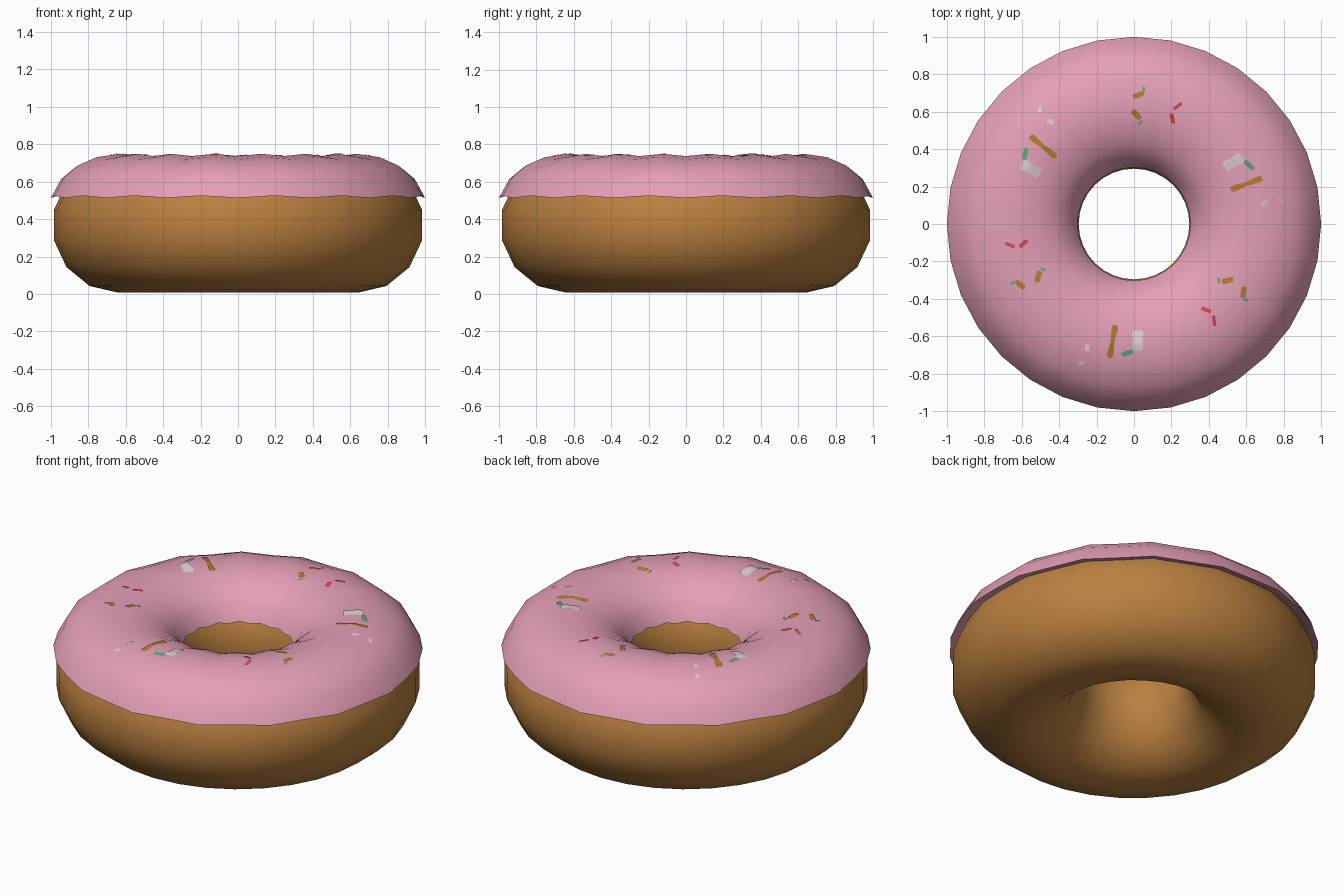
import bpy, math
from mathutils import Vector
from mathutils.bvhtree import BVHTree

if "Cube" in bpy.data.objects:
    bpy.data.objects.remove(bpy.data.objects["Cube"])

SEG = 32


def mat(name, rgb):
    lin = [((c / 255 + 0.055) / 1.055) ** 2.4 for c in rgb]
    m = bpy.data.materials.new(name)
    m.diffuse_color = (*lin, 1)
    m.use_nodes = True
    m.node_tree.nodes["Principled BSDF"].inputs["Base Color"].default_value = m.diffuse_color
    return m


dough_brown = mat("dough brown", (186, 128, 64))
icing_pink = mat("icing pink", (228, 159, 183))
white = mat("sprinkle white", (222, 205, 211))
gold = mat("sprinkle gold", (178, 122, 46))
green = mat("sprinkle green", (92, 168, 120))
red = mat("sprinkle red", (212, 72, 80))


def make(name, verts, faces, material):
    me = bpy.data.meshes.new(name)
    me.from_pydata(verts, [], faces)
    me.materials.append(material)
    for p in me.polygons:
        p.use_smooth = True
    ob = bpy.data.objects.new(name, me)
    bpy.context.collection.objects.link(ob)
    return ob


def lathe(name, profile, material, wave=0.0):
    """Revolve a counter-clockwise closed (r, z) profile, alternating its height by wave."""
    n = len(profile)
    verts, faces = [], []
    for i in range(SEG):
        a = 2 * math.pi * i / SEG
        dz = wave if i % 2 else -wave
        for r, z in profile:
            verts.append((r * math.sin(a), r * math.cos(a), z + dz))
        for j in range(n):
            k, q = (j + 1) % n, (i + 1) % SEG
            faces.append((i * n + j, i * n + k, q * n + k, q * n + j))
    ob = make(name, verts, faces, material)
    return ob, verts, faces


# dough ring: 14-sided section
sec = [(0.64 + 0.353 * math.cos((j + 0.5) * math.tau / 14),
        0.368 + 0.361 * math.sin((j + 0.5) * math.tau / 14)) for j in range(14)]
lathe("dough", sec, dough_brown)

# icing shell: outer skin, then the underside just inside the dough
skin = [(1.0, 0.519), (0.945, 0.62), (0.87, 0.682), (0.77, 0.725), (0.645, 0.743),
        (0.52, 0.725), (0.42, 0.682), (0.345, 0.62), (0.302, 0.53)]
under = [(0.355, 0.54), (0.40, 0.60), (0.645, 0.70), (0.88, 0.60), (0.935, 0.54)]
icing, iv, ifc = lathe("icing", skin + under, icing_pink, 0.006)
for ob in bpy.data.objects:
    me = ob.data
    me.flip_normals()
    bpy.ops.object.select_all(action='DESELECT')
    ob.select_set(True)
    bpy.context.view_layer.objects.active = ob
    bpy.ops.object.mode_set(mode='EDIT')
    bpy.ops.mesh.select_all(action='SELECT')
    bpy.ops.mesh.normals_make_consistent(inside=False)
    bpy.ops.object.mode_set(mode='OBJECT')
    bpy.ops.object.shade_smooth_by_angle(angle=math.radians(55))

tree = BVHTree.FromPolygons([Vector(v) for v in iv], ifc)

# sprinkle flecks: (colour, start, end, width, waist), repeated every 120 degrees
flecks = [
    (white, (0.02, -0.57), (0.02, -0.68), 0.065, 0.75),
    (gold, (-0.10, -0.54), (-0.13, -0.715), 0.038, 0.55),
    (green, (-0.065, -0.70), (-0.005, -0.68), 0.025, 1.0),
    (white, (-0.25, -0.64), (-0.25, -0.68), 0.022, 1.0),
    (white, (-0.295, -0.75), (-0.265, -0.735), 0.018, 1.0),
    (gold, (0.47, -0.31), (0.53, -0.295), 0.03, 1.0),
    (gold, (0.59, -0.335), (0.58, -0.395), 0.027, 1.0),
    (green, (0.45, -0.285), (0.455, -0.315), 0.014, 1.0),
    (green, (0.585, -0.40), (0.61, -0.41), 0.014, 1.0),
    (red, (0.36, -0.45), (0.412, -0.468), 0.022, 1.0),
    (red, (0.425, -0.49), (0.432, -0.545), 0.018, 1.0),
]
NU, NV = 10, 4
groups = {}
for m, s, e, w, waist in flecks:
    vs, fs = groups.setdefault(m.name, ([], []))
    for t in range(3):
        ca, sa = math.cos(t * math.tau / 3), math.sin(t * math.tau / 3)
        p, q = [Vector((x * ca - y * sa, x * sa + y * ca, 0)) for x, y in (s, e)]
        d = (q - p).normalized()
        side = Vector((-d.y, d.x, 0))
        base = len(vs)
        for i in range(NU + 1):
            u = i / NU
            wid = w * (waist + (1 - waist) * abs(2 * u - 1))
            if i in (0, NU):
                wid *= 0.65
            for j in range(NV + 1):
                c = p.lerp(q, u) + side * wid * (j / NV - 0.5)
                hit = tree.ray_cast(Vector((c.x, c.y, 2)), Vector((0, 0, -1)))[0]
                vs.append((c.x, c.y, hit.z + 0.004))
        for i in range(NU):
            for j in range(NV):
                a = base + i * (NV + 1) + j
                fs.append((a, a + NV + 1, a + NV + 2, a + 1))
for m in (white, gold, green, red):
    make(m.name.replace("sprinkle ", "") + "_sprinkles", *groups[m.name], m)
